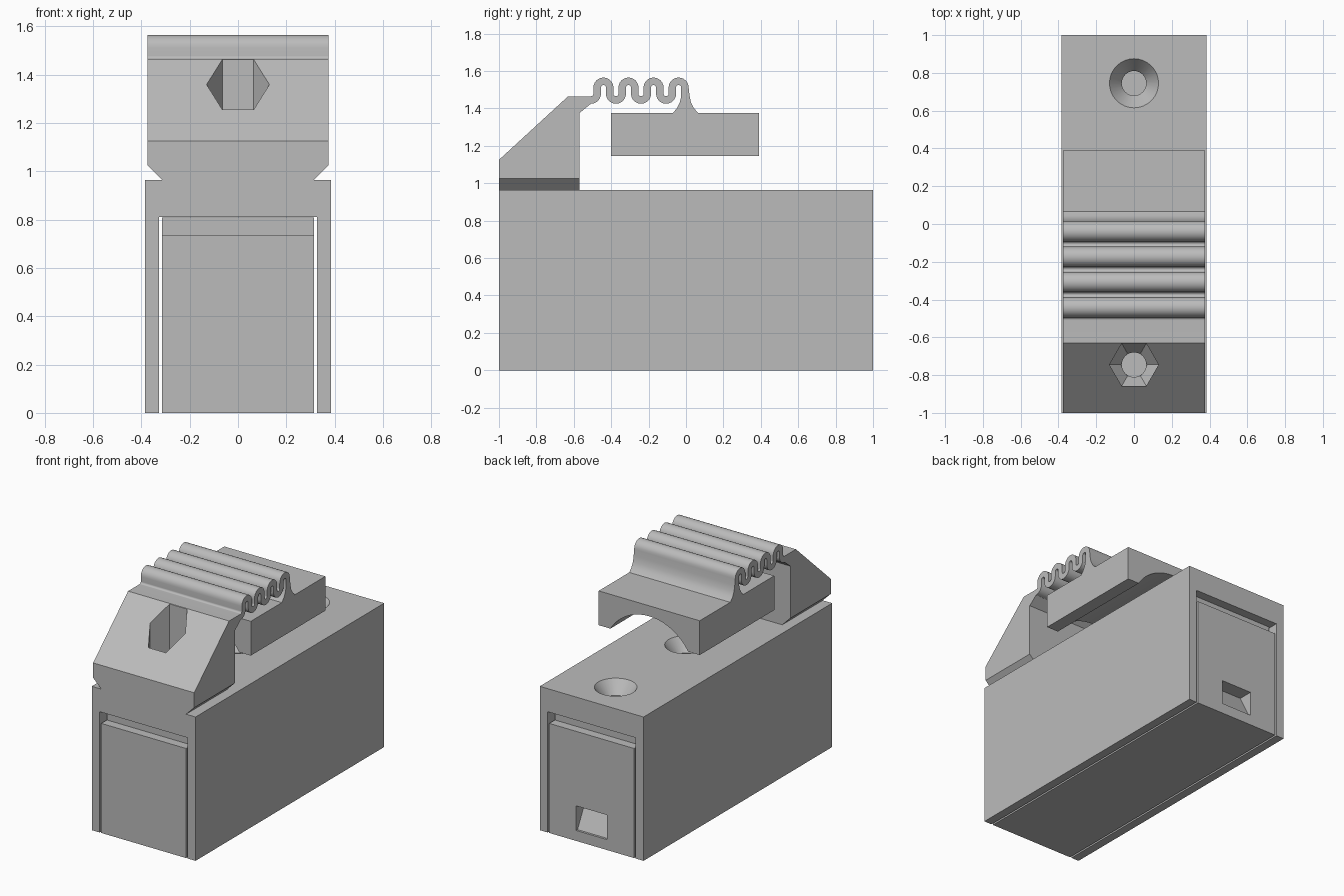
import bpy, bmesh
from math import cos, sin, pi, radians

if "Cube" in bpy.data.objects:
    bpy.data.objects.remove(bpy.data.objects["Cube"])

grey = bpy.data.materials.new("light_grey")
grey.diffuse_color = (0.5, 0.5, 0.5, 1)
grey.use_nodes = True
grey.node_tree.nodes["Principled BSDF"].inputs["Base Color"].default_value = grey.diffuse_color


def loft(name, rings):
    """Closed solid through rings of equal point count."""
    bm = bmesh.new()
    vs = [[bm.verts.new(p) for p in r] for r in rings]
    n = len(vs[0])
    for a, b in zip(vs, vs[1:]):
        for i in range(n):
            j = (i + 1) % n
            bm.faces.new((a[i], a[j], b[j], b[i]))
    bm.faces.new(vs[0][::-1])
    bm.faces.new(vs[-1])
    bmesh.ops.recalc_face_normals(bm, faces=bm.faces)
    me = bpy.data.meshes.new(name)
    bm.to_mesh(me)
    bm.free()
    me.materials.append(grey)
    ob = bpy.data.objects.new(name, me)
    bpy.context.collection.objects.link(ob)
    return ob


def along_x(name, yz, x0, x1):
    return loft(name, [[(x, y, z) for y, z in yz] for x in (x0, x1)])


def along_y(name, xz, y0, y1):
    return loft(name, [[(x, y, z) for x, z in xz] for y in (y0, y1)])


def lathe(name, y, profile, n):
    return loft(name, [[(r * cos(2 * pi * i / n), y + r * sin(2 * pi * i / n), z)
                        for i in range(n)] for r, z in profile])


def cut(ob, cutter):
    cutter.hide_render = True
    m = ob.modifiers.new("cut", 'BOOLEAN')
    m.operation = 'DIFFERENCE'
    m.solver = 'EXACT'
    m.object = cutter
    bpy.context.view_layer.objects.active = ob
    bpy.ops.object.modifier_apply(modifier=m.name)
    bpy.data.objects.remove(cutter)


def smooth(ob):
    bpy.ops.object.select_all(action='DESELECT')
    ob.select_set(True)
    bpy.context.view_layer.objects.active = ob
    bpy.ops.object.shade_smooth_by_angle(angle=radians(30))


# Outer shell: upside-down channel with three countersunk holes
TOP = 0.965
shell = along_y("outer_shell", [(-.385, 0), (-.385, TOP), (.385, TOP), (.385, 0),
                                (.327, 0), (.327, .81), (-.327, .81), (-.327, 0)], -1, 1)
for y in (0, .745):
    cut(shell, lathe("hole", y, [(.13, 1.05), (.13, TOP), (.065, .88), (.065, .79)], 32))
cut(shell, lathe("hex_sink", -.745, [(.13, 1.05), (.13, TOP), (.07, .88)], 6))
cut(shell, lathe("hex_bore", -.745, [(.065, 1.0), (.065, .79)], 32))
smooth(shell)

# Sliding insert, stepped at both upper ends, with a finger notch at the back
insert = along_x("sliding_insert", [(-1, 0), (1, 0), (1, .735), (.94, .735), (.94, .809),
                                    (-.94, .809), (-.94, .735), (-1, .735)], -.315, .315)
cut(insert, along_x("notch", [(1.02, .07), (.985, .07), (.9, .235), (1.02, .235)], -.115, .115))

# Front block and wavy spring as a single side profile
R, T, Y0, ZP, ZT = .0335, .02, -.475, 1.5115, 1.4785
upper, lower = [], []


def arc(cy, cz, a0, a1, side):
    for i in range(13):
        a = radians(a0 + (a1 - a0) * i / 12)
        for edge, r in ((upper, R + side * T), (lower, R - side * T)):
            edge.append((cy + r * cos(a), cz + r * sin(a)))


arc(Y0 - R, ZT, -90, 0, -1)
for j in range(4):
    cy = Y0 + R + 4 * R * j
    arc(cy, ZP, 180, 0, 1)
    if j < 3:
        arc(cy + 2 * R, ZT, 180, 360, -1)
upper += [(.019, 1.47), (.027, 1.43), (.043, 1.4), (.067, 1.374)]
lower += [(-.026, 1.46), (-.034, 1.43), (-.049, 1.4), (-.072, 1.374)]
profile = [(-.57, TOP), (-1, TOP), (-1, 1.125), (-.63, 1.465)] + upper + lower[::-1] + [(-.57, 1.375)]
spring = along_x("front_block_and_spring", profile, -.375, .375)
for s in (-1, 1):  # undercut at the foot of the block
    cut(spring, along_y("undercut", [(s * .305, TOP - .01), (s * .385, 1.035), (s * .5, 1.035),
                                     (s * .5, TOP - .01)], -1.1, -.5))
cut(spring, lathe("hex_pocket", -.745, [(.13, .9), (.13, 1.7)], 6))
smooth(spring)

# Saddle hanging from the spring, arched underneath
saddle = along_y("saddle", [(-.375, 1.145), (.375, 1.145), (.375, 1.375), (-.375, 1.375)], -.4, .39)
cut(saddle, along_y("arch", [(.34 * cos(2 * pi * i / 64), TOP + .34 * sin(2 * pi * i / 64))
                             for i in range(64)], -.5, .5))
smooth(saddle)
